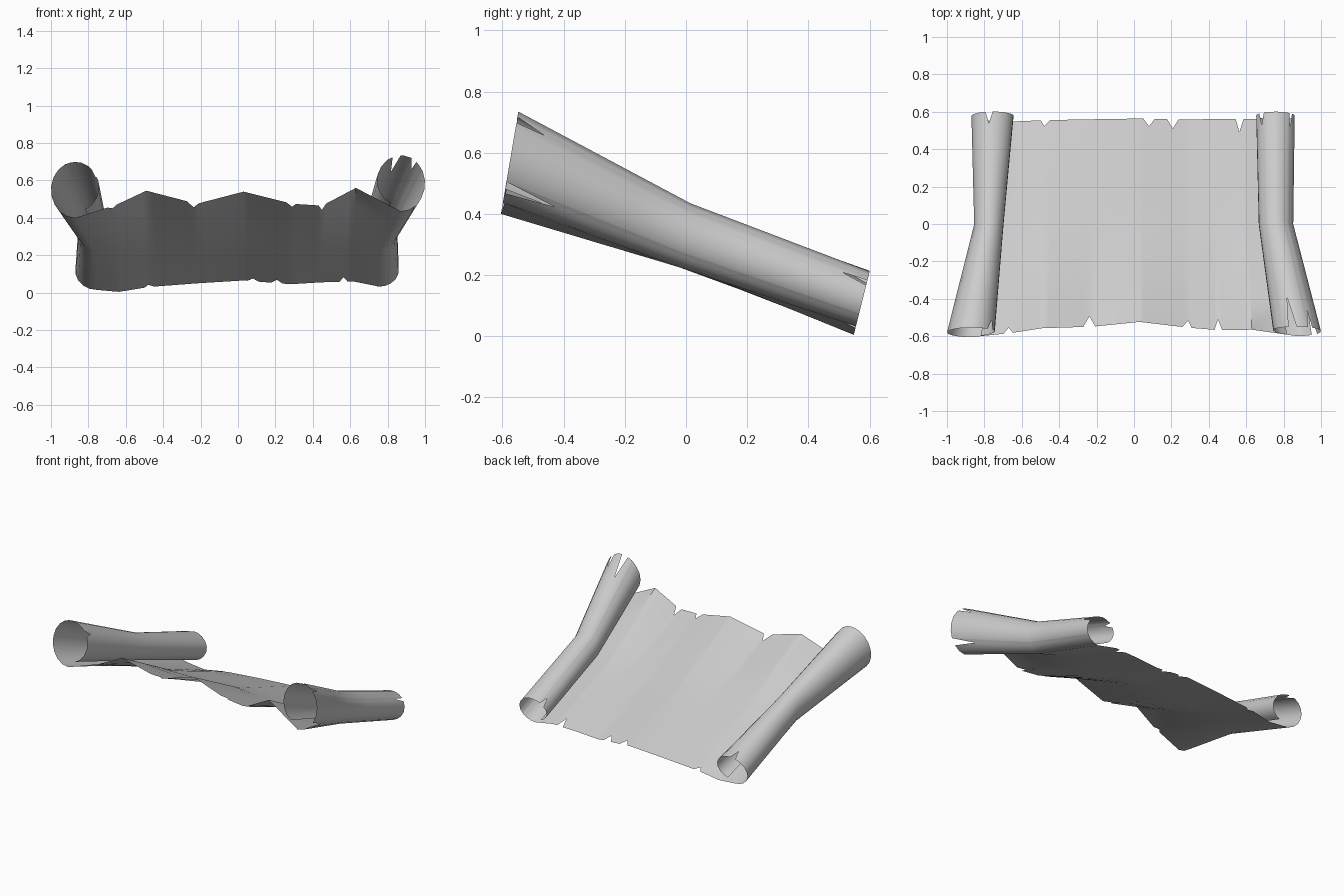
import bpy, math
from mathutils import Vector

cube = bpy.data.objects.get("Cube")
if cube:
    bpy.data.objects.remove(cube, do_unlink=True)

ARC = 18            # points around each rolled end
START, SWEEP = -60, 330
SHEET_X = [-0.65, -0.49, -0.22, 0.03, 0.29, 0.45, 0.63]
LAST = 2 * ARC + len(SHEET_X) - 1


def roll(cx, cz, rx, rz, side):
    """Curl from the loose inner edge over the top to the sheet."""
    pts = []
    for i in range(ARC):
        a = START + SWEEP * i / (ARC - 1)
        shrink = 1 - 0.2 * max(0, (10 - a) / 70)
        a = math.radians(a)
        pts.append((cx - side * rx * shrink * math.cos(a), cz + rz * shrink * math.sin(a)))
    return pts


def section(left, right, heights, squeeze, depth_rule):
    flat = [(x * squeeze, z) for x, z in zip(SHEET_X, heights)]
    outline = roll(*left, -1) + flat + roll(*right, 1)[::-1]
    return [Vector((x, depth_rule(x, z), z)) for x, z in outline]


# Cross-sections at the raised front, the middle and the low back
front = section((-0.87, 0.55, 0.13, 0.15), (0.87, 0.585, 0.13, 0.15),
                [0.47, 0.545, 0.475, 0.54, 0.475, 0.465, 0.56], 1,
                lambda x, z: -0.605 + 0.17 * (z - 0.4) + 0.06 * max(0, 1 - abs(x) / 0.8))
middle = section((-0.775, 0.325, 0.08, 0.1), (0.758, 0.33, 0.094, 0.105),
                 [0.235, 0.255, 0.25, 0.27, 0.25, 0.25, 0.265], 0.97,
                 lambda x, z: -0.02 + 0.17 * (z - 0.23))
back = section((-0.755, 0.115, 0.115, 0.1), (0.755, 0.122, 0.105, 0.09),
               [0.004, 0.03, 0.05, 0.065, 0.045, 0.055, 0.06], 0.98,
               lambda x, z: 0.55 + 0.25 * (z - 0.01))


def left_roll(angle):
    return (angle - START) / SWEEP * (ARC - 1)


def right_roll(angle):
    return LAST - left_roll(angle)


# Tears along each edge: position along the outline, depth
front_tears = [(left_roll(37), 0.05), (17.9, 0.03), (19.93, 0.06), (22, 0.04), (23, 0.06),
               (right_roll(222), 0.16), (right_roll(127), 0.09), (right_roll(80), 0.16)]
back_tears = [(left_roll(100), 0.06), (19, 0.03), (21.2, 0.04), (21.7, 0.05), (23.7, 0.07),
              (right_roll(140), 0.08), (right_roll(45), 0.06)]


def half_width(u):
    return 0.12 if ARC - 0.5 < u < LAST - ARC + 0.5 else 0.5


def point(u, s):
    """Surface point: u across the sheet, s from front (0) to back (2)."""
    i = min(int(u), LAST - 1)
    a, b = (front, middle) if s <= 1 else (middle, back)
    t = s if s <= 1 else s - 1
    p, q = (c[i].lerp(c[i + 1], u - i) for c in (a, b))
    return p.lerp(q, t)


# Columns, with extra ones at the sides and tip of every tear
columns = {float(i) for i in range(LAST + 1)}
for u, d in front_tears + back_tears:
    w = half_width(u)
    columns = {c for c in columns if not u - w < c < u + w or c % 1}
    columns |= {u - w, u, u + w}
columns = sorted(columns)
front_cut, back_cut = dict(front_tears), dict(back_tears)

rows = [0, 1 / 3, 2 / 3, 1, 4 / 3, 5 / 3, 2]
verts = []
for u in columns:
    for s in rows:
        if s == 0:
            s = front_cut.get(u, 0) / 0.57
        elif s == 2:
            s = 2 - back_cut.get(u, 0) / 0.57
        verts.append(point(u, s))
n = len(rows)
faces = [(c * n + r, (c + 1) * n + r, (c + 1) * n + r + 1, c * n + r + 1)
         for c in range(len(columns) - 1) for r in range(n - 1)]

# Torn parchment sheet with both ends rolled up
mesh = bpy.data.meshes.new("parchment_scroll")
mesh.from_pydata(verts, [], faces)
mesh.update()
scroll = bpy.data.objects.new("parchment_scroll", mesh)
bpy.context.collection.objects.link(scroll)

paper = bpy.data.materials.new("pale grey paper")
paper.use_nodes = True
colour = (0.6, 0.6, 0.6, 1)
paper.diffuse_color = colour
paper.node_tree.nodes["Principled BSDF"].inputs["Base Color"].default_value = colour
mesh.materials.append(paper)

bpy.ops.object.select_all(action='DESELECT')
scroll.select_set(True)
bpy.context.view_layer.objects.active = scroll
bpy.ops.object.shade_smooth_by_angle(angle=math.radians(40))
